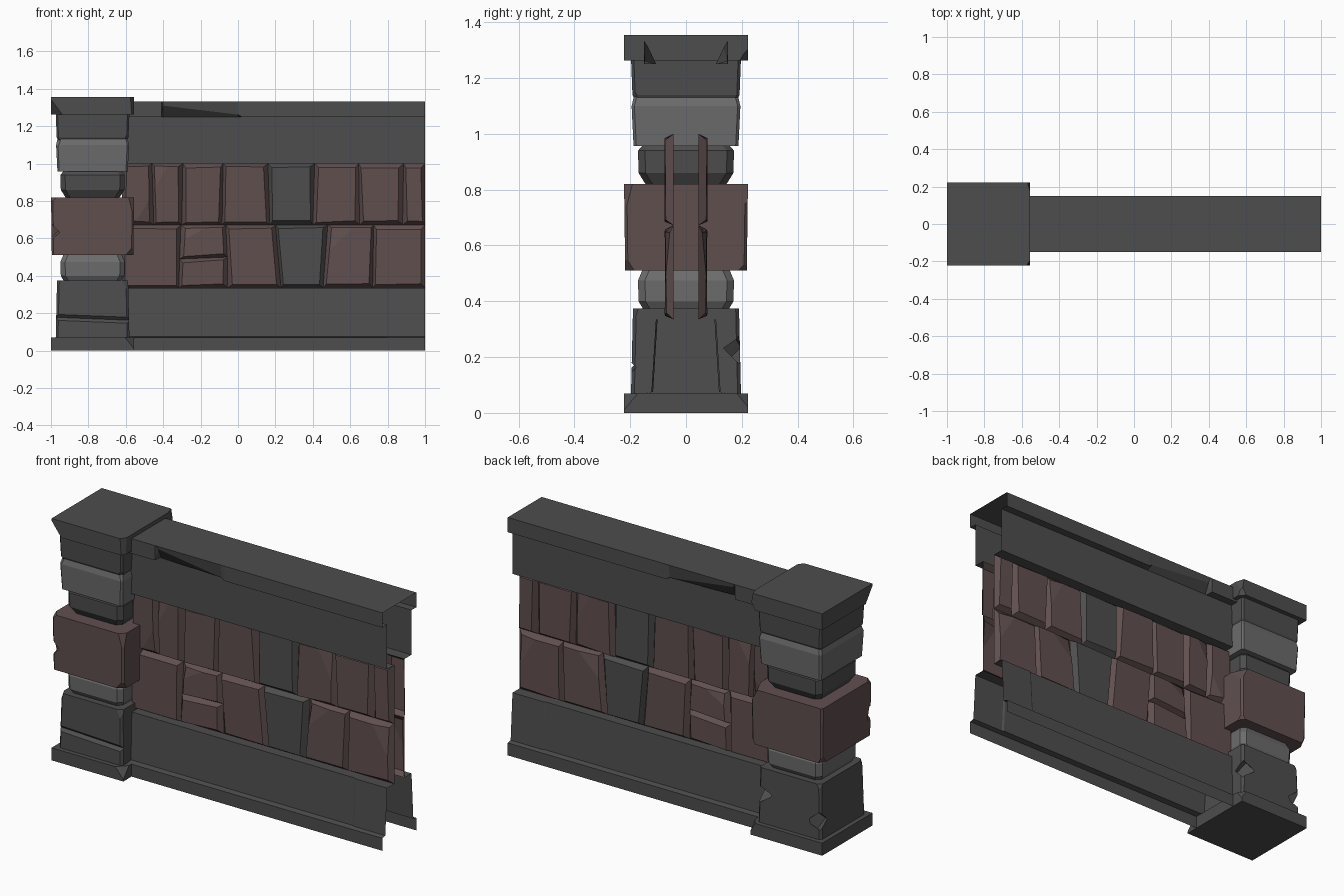
import bpy, bmesh, random
from mathutils import Vector, Euler

if "Cube" in bpy.data.objects:
    bpy.data.objects.remove(bpy.data.objects["Cube"])

random.seed(4)


def material(name, rgb):
    m = bpy.data.materials.new(name)
    m.diffuse_color = (*rgb, 1)
    m.use_nodes = True
    m.node_tree.nodes["Principled BSDF"].inputs["Base Color"].default_value = m.diffuse_color
    return m


DARK = material("dark_stone", (0.075, 0.075, 0.075))
LIGHT = material("light_stone", (0.15, 0.15, 0.15))
BROWN = material("brown_stone", (0.12, 0.078, 0.078))


def finish(name, bm, mats, mirror=False):
    me = bpy.data.meshes.new(name)
    bm.to_mesh(me)
    bm.free()
    ob = bpy.data.objects.new(name, me)
    bpy.context.collection.objects.link(ob)
    for m in mats:
        me.materials.append(m)
    if mirror:
        mod = ob.modifiers.new("mirror", 'MIRROR')
        mod.use_axis = (False, True, False)
    return ob


# Pillar stones: stacked rings (z, half size) with chamfered corners and chipped corners
PX = -0.7775


def stone(name, rings, mat, chamfer=0.0, chips=()):
    bm = bmesh.new()
    loops = []
    for z, h in rings:
        if chamfer:
            k = h - chamfer
            pts = [(-k, -h), (k, -h), (h, -k), (h, k), (k, h), (-k, h), (-h, k), (-h, -k)]
        else:
            pts = [(-h, -h), (h, -h), (h, h), (-h, h)]
        loops.append([bm.verts.new((PX + x, y, z)) for x, y in pts])
    n = len(loops[0])
    for a, b in zip(loops, loops[1:]):
        for i in range(n):
            j = (i + 1) % n
            bm.faces.new((a[i], a[j], b[j], b[i]))
    bm.faces.new(loops[0][::-1])
    bm.faces.new(loops[-1])
    half = max(h for _, h in rings)
    for (sx, sy, sz), (ax, ay, az) in chips:
        corner = Vector((PX + sx * half, sy * half, rings[-1][0] if sz > 0 else rings[0][0]))
        bmesh.ops.bisect_plane(bm, geom=bm.verts[:] + bm.edges[:] + bm.faces[:], dist=1e-5,
                               plane_co=corner - Vector((sx * ax, 0, 0)),
                               plane_no=Vector((sx / ax, sy / ay, sz / az)), clear_outer=True)
        bmesh.ops.holes_fill(bm, edges=[e for e in bm.edges if e.is_boundary], sides=0)
    bmesh.ops.recalc_face_normals(bm, faces=bm.faces[:])
    return finish(name, bm, [mat])


def notch(target, loc, size, rot):
    bm = bmesh.new()
    bmesh.ops.create_cube(bm, size=1)
    for v in bm.verts:
        v.co = Vector([c * s for c, s in zip(v.co, size)])
        v.co.rotate(Euler(rot))
        v.co += Vector(loc)
    cutter = finish(target.name + "_cutter", bm, [])
    cutter.hide_render = True
    cutter.hide_viewport = True
    mod = target.modifiers.new("notch", 'BOOLEAN')
    mod.operation, mod.object, mod.solver = 'DIFFERENCE', cutter, 'EXACT'


stone("pillar_base", [(0, .2225), (.07, .2225)], DARK,
      chips=[((1, -1, 1), (.05, .05, .06)), ((1, 1, 1), (.03, .04, .05))])
lower = stone("pillar_lower_block", [(.07, .197), (.375, .19)], DARK, .012,
              [((1, -1, 1), (.05, .03, .1)), ((-1, -1, 1), (.03, .05, .08)), ((-1, 1, 1), (.04, .03, .07))])
notch(lower, (PX + .01, -.2, .17), (.5, .03, .03), (.78, .04, 0))
notch(lower, (-.59, .19, .225), (.12, .07, .07), (.75, .2, .6))
notch(lower, (-.96, .19, .17), (.09, .07, .07), (.75, .2, -.6))
stone("pillar_lower_ring", [(.37, .152), (.40, .17), (.475, .172), (.515, .155)], LIGHT, .025)
middle = stone("pillar_brown_block", [(.51, .218), (.82, .222)], BROWN, .01,
               [((1, -1, -1), (.05, .04, .06)), ((1, 1, 1), (.04, .09, .08)),
                ((-1, 1, -1), (.03, .05, .06)), ((1, -1, 1), (.03, .03, .12)),
                ((-1, -1, 1), (.03, .04, .03)), ((1, 1, -1), (.03, .04, .04))])
notch(middle, (-1.0, -.22, .63), (.06, .06, .07), (.3, .75, .4))
stone("pillar_upper_ring", [(.815, .142), (.86, .17), (.94, .172), (.965, .15)], DARK, .025)
stone("pillar_light_block", [(.957, .188), (1.10, .195), (1.137, .186)], LIGHT, .01,
      [((-1, -1, 1), (.04, .03, .06)), ((1, 1, 1), (.03, .03, .05))])
stone("pillar_upper_block", [(1.115, .18), (1.14, .192), (1.27, .197)], DARK, .01,
      [((-1, 1, -1), (.03, .03, .06)), ((1, -1, -1), (.04, .04, .07))])
stone("pillar_cap", [(1.263, .2225), (1.355, .2225)], DARK,
      chips=[((-1, -1, -1), (.06, .06, .08)), ((1, -1, 1), (.02, .03, .3)),
             ((1, 1, 1), (.015, .05, .09)), ((1, 1, -1), (.03, .03, .05))])


# Wall bands: open half shells swept along x, mirrored to the back
def band(name, stations):
    bm = bmesh.new()
    rows = [[bm.verts.new((x, y, z)) for y, z in prof] for x, prof in stations]
    for a, b in zip(rows, rows[1:]):
        for i in range(len(a) - 1):
            bm.faces.new((a[i], b[i], b[i + 1], a[i + 1]))
    finish(name, bm, [DARK], True)


def foot(d):
    return [(-.15, 0), (-.15, .07), (-.118 - d, .075), (-.102 - d, .335), (-.045, .335)]


def coping(y, z):
    return [(-.045, 1.0), (-.107, 1.0), (-.107, 1.25), (y, z), (-.15, 1.333), (0, 1.333)]


band("wall_foot", [(-.62, foot(0)), (.795, foot(0)), (.805, foot(.006)), (1, foot(.006))])
band("wall_coping", [(-.62, coping(-.15, 1.25)), (-.41, coping(-.15, 1.25)), (-.4, coping(-.135, 1.31)),
                     (0, coping(-.147, 1.262)), (.02, coping(-.15, 1.25)), (1, coping(-.15, 1.25))])


# Wall bricks: bevelled tiles with an open back, optional broken corner
def brick(bm, quad, chip=None, grey=False):
    c = sum((Vector(p) for p in quad), Vector((0, 0))) / 4
    outer, front = [], []
    for x, z in quad:
        outer.append(bm.verts.new((x, -.045, z)))
        ix, iz = random.uniform(.012, .026), random.uniform(.012, .024)
        front.append(Vector((x + (ix if x < c.x else -ix), random.uniform(-.077, -.069),
                             z + (iz if z < c.y else -iz))))
    chain = [[], [], [], []]
    fv = [bm.verts.new(p) for p in front]
    ring = list(fv)
    if chip is not None:
        k, nx, pv = chip, (chip + 1) % 4, (chip - 1) % 4
        p = bm.verts.new(front[k].lerp(front[pv], .55))
        q = bm.verts.new(front[k].lerp(front[nx], .4))
        fv[k].co.y = -.058
        ring[k:k + 1] = [p, q]
        chain[pv], chain[k] = [p], [q]
        bm.faces.new((p, fv[k], q)).material_index = int(grey)
    bm.faces.new(ring).material_index = int(grey)
    for i in range(4):
        j = (i + 1) % 4
        f = bm.faces.new([outer[i], outer[j], fv[j]] + chain[i] + [fv[i]])
        f.material_index = int(grey)


def row(name, z0, z1, joints, grey, chips, split=None):
    bm = bmesh.new()
    for i, ((b0, t0), (b1, t1)) in enumerate(zip(joints, joints[1:])):
        if i == split:  # brick cracked across its width
            zm = z0 + .155
            brick(bm, [(b0, z0), (b1, z0), (b1, zm + .01), (b0, zm)])
            brick(bm, [(b0, zm), (b1, zm + .01), (t1, z1), (t0, z1)], chips.get(i))
        else:
            brick(bm, [(b0, z0), (b1, z0), (t1, z1), (t0, z1)], chips.get(i), i == grey)
    finish(name, bm, [BROWN, DARK], True)


row("lower_bricks", .335, .672,
    [(-.62, -.62), (-.315, -.305), (-.055, -.065), (.23, .2), (.455, .48), (.72, .725), (1, 1)],
    3, {1: 3, 4: 3, 5: 2}, split=1)
row("upper_bricks", .672, 1.0,
    [(-.62, -.62), (-.45, -.46), (-.3, -.295), (-.085, -.08), (.17, .16), (.4, .41), (.65, .645),
     (.88, .885), (1, 1)],
    4, {0: 1, 1: 3, 5: 2})
